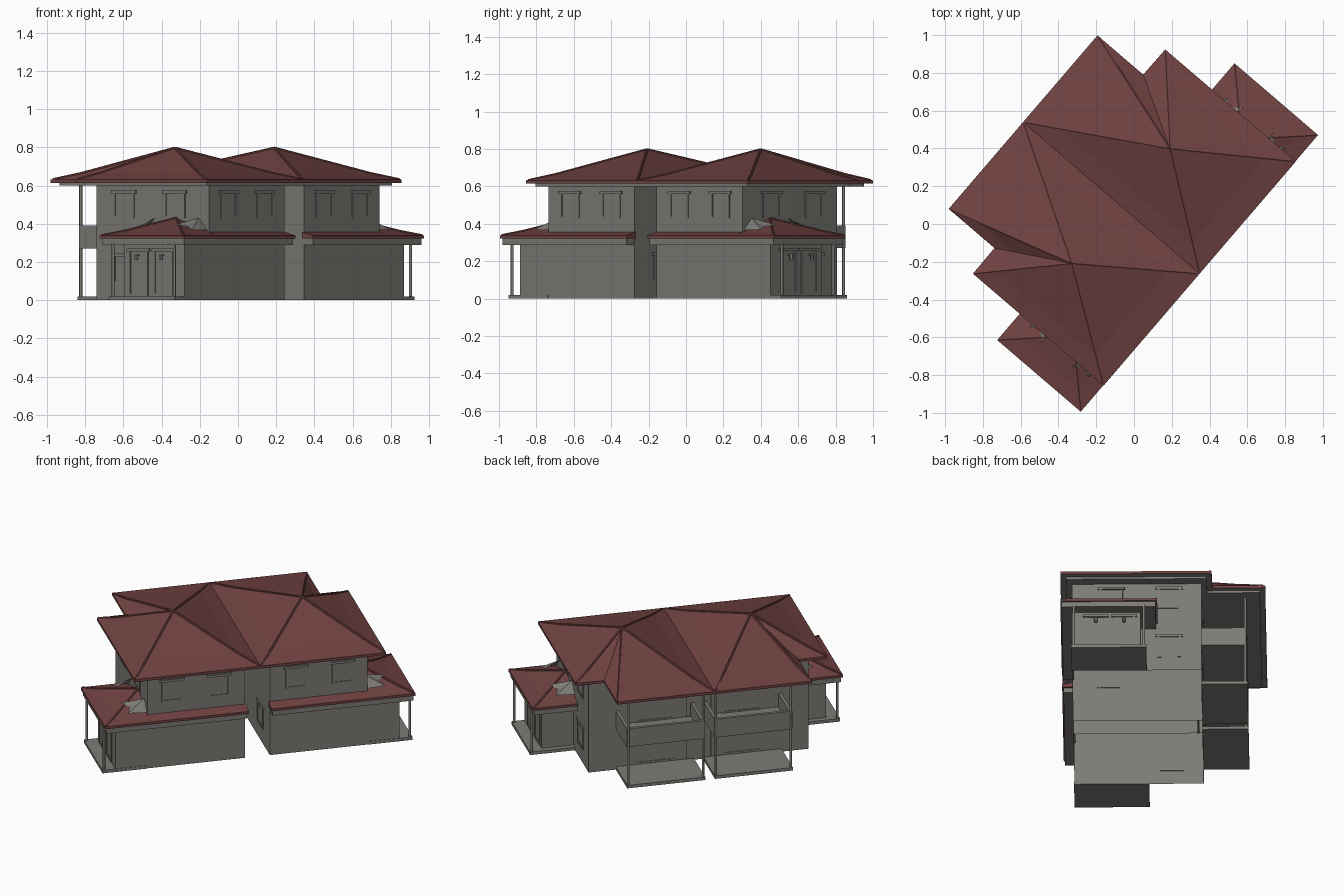
import bpy, bmesh, math
from mathutils import Vector, Matrix

if "Cube" in bpy.data.objects:
    bpy.data.objects.remove(bpy.data.objects["Cube"])

# Twin house: p = distance from the party line, v = depth, mirrored by side s
C, UX, UY = 0.027, 0.651, 0.759
SIDES = (1, -1)


def W(p, v, z, s):
    u = C + s * p
    return Vector((u * UX - v * UY, u * UY + v * UX, z))


def mat(name, col):
    m = bpy.data.materials.new(name)
    m.diffuse_color = (*col, 1)
    m.use_nodes = True
    m.node_tree.nodes["Principled BSDF"].inputs["Base Color"].default_value = m.diffuse_color
    return m


GREY = mat("grey plaster", (0.205, 0.2, 0.182))
RED = mat("red roof tile", (0.165, 0.055, 0.054))


def finish(name, bm, *mats):
    bmesh.ops.recalc_face_normals(bm, faces=bm.faces[:])
    me = bpy.data.meshes.new(name)
    bm.to_mesh(me)
    bm.free()
    for m in mats:
        me.materials.append(m)
    ob = bpy.data.objects.new(name, me)
    bpy.context.collection.objects.link(ob)
    return ob


def boxes(name, items, m=GREY, closed=True):
    """Boxes (p0, p1, v0, v1, z0, z1), built on both sides."""
    bm = bmesh.new()
    for s in SIDES:
        for p0, p1, v0, v1, z0, z1 in items:
            lo = [bm.verts.new(W(p, v, z0, s)) for p, v in ((p0, v0), (p1, v0), (p1, v1), (p0, v1))]
            hi = [bm.verts.new(W(p, v, z1, s)) for p, v in ((p0, v0), (p1, v0), (p1, v1), (p0, v1))]
            if closed:
                bm.faces.new(lo)
                bm.faces.new(hi)
            for i in range(4):
                j = (i + 1) % 4
                bm.faces.new((lo[i], lo[j], hi[j], hi[i]))
    return finish(name, bm, m)


def rod(bm, a, b, r, n=8):
    d = b - a
    mx = Matrix.Translation((a + b) / 2) @ d.to_track_quat('Z', 'Y').to_matrix().to_4x4()
    bmesh.ops.create_cone(bm, cap_ends=True, segments=n, radius1=r, radius2=r, depth=d.length, matrix=mx)


def mid(q, z, apex, t, f):
    return (q[0] + (apex[0] - q[0]) * t, q[1] + (apex[1] - q[1]) * t, z + (apex[2] - z) * f)


def hip_roof(name, outline, zb, ze, apex, t, f, caps):
    """Slightly flared hip roof over an outline, grey below, with round hip caps."""
    bm = bmesh.new()
    cap = bmesh.new()
    n = len(outline)
    for s in SIDES:
        rings = [[bm.verts.new(W(*q, z, s)) for q in outline] for z in (zb, ze)]
        rings.append([bm.verts.new(W(*mid(q, ze, apex, t, f), s)) for q in outline])
        top = bm.verts.new(W(*apex, s))
        bm.faces.new(rings[0]).material_index = 1
        for i in range(n):
            j = (i + 1) % n
            for a, b in zip(rings, rings[1:]):
                bm.faces.new((a[i], a[j], b[j], b[i]))
            bm.faces.new((rings[2][i], rings[2][j], top))
        for i in caps:
            a, b = W(*mid(outline[i], ze, apex, 0.02, 0.0), s), W(*mid(outline[i], ze, apex, t, f), s)
            rod(cap, a, b, 0.007, 6)
            rod(cap, b, W(*apex, s), 0.007, 6)
    finish(name, bm, RED, GREY)
    finish(name + "_hip_caps", cap, RED)


def posts(name, pts, z0, z1, r):
    bm = bmesh.new()
    for s in SIDES:
        for p, v in pts:
            rod(bm, W(p, v, z0, s), W(p, v, z1, s), r)
    ob = finish(name, bm, GREY)
    for poly in ob.data.polygons:
        poly.use_smooth = len(poly.vertices) == 4


def window(along, centre, w, z0, z1, wall, out):
    """Raised frame and lintel; along 'p' (wall is v) or 'v' (wall is p)."""
    a, b, t, d = centre - w / 2, centre + w / 2, 0.01, 0.005 * out
    parts = [(a, a + t, z0, z1, d), (b - t, b, z0, z1, d), (a, b, z0, z0 + t, d),
             (a - 0.012, b + 0.012, z1 - t, z1 + 0.006, d * 1.7)]
    res = []
    for l0, l1, y0, y1, dd in parts:
        w0, w1 = sorted((wall - 0.002 * out, wall + dd))
        res.append((l0, l1, w0, w1, y0, y1) if along == 'p' else (w0, w1, l0, l1, y0, y1))
    return res


END, FRONT, BACK = 0.684, -0.365, 0.413

# House bodies: open shells with a narrow gap between the two units
boxes("house_walls", [(0.077, END, FRONT, BACK, 0, 0.61)], closed=False)
boxes("party_wall", [(0, 0.08, BACK - 0.03, BACK - 0.02, 0, 0.61)])
boxes("porch_room", [(END, 0.883, FRONT, 0.05, 0, 0.3)])
boxes("porch_floor", [(END, 0.963, FRONT - 0.003, 0.085, 0, 0.02)])
posts("porch_post", [(0.95, -0.352), (0.95, 0.07)], 0.02, 0.3, 0.008)

# Lower roof: grey eave boxes, half pyramid over the porch, strip on the front
boxes("lower_eave", [(0.08, END, -0.425, FRONT + 0.005, 0.288, 0.326),
                     (END, 0.955, -0.425, 0.14, 0.288, 0.326)])
low = [(END, -0.433), (0.965, -0.433), (0.965, 0.15), (END, 0.15)]
hip_roof("porch_roof", low, 0.322, 0.338, (END, -0.14, 0.43), 0.3, 0.24, (1, 2))
bm = bmesh.new()
for s in SIDES:
    ends = []
    for p in (0.07, END):
        ends.append([bm.verts.new(W(p, v, z, s)) for v, z in
                     ((-0.433, 0.322), (-0.433, 0.338), (FRONT + 0.005, 0.358), (FRONT + 0.005, 0.322))])
    for e in ends:
        bm.faces.new(e)
    for i in range(4):
        j = (i + 1) % 4
        bm.faces.new((ends[0][i], ends[0][j], ends[1][j], ends[1][i]))
finish("front_roof_strip", bm, RED)

# Grey notched flashings that show on the porch roof hips
bm = bmesh.new()
for s in SIDES:
    for k in (-1, 1):
        apex, tip, notch, foot, wall = [bm.verts.new(W(p, k * v - 0.14, z, s)) for p, v, z in (
            (END, 0.15, 0.43), (0.82, 0.10, 0.394), (0.775, 0.155, 0.386),
            (0.80, 0.205, 0.369), (END, 0.215, 0.366))]
        bm.faces.new((apex, tip, notch))
        bm.faces.new((apex, notch, foot))
        bm.faces.new((apex, foot, wall))
finish("porch_roof_flashings", bm, GREY)

# Upper roof: grey soffit and two flared pyramids with the balcony extension
boxes("upper_soffit", [(0, 0.745, -0.4, 0.445, 0.6, 0.622), (0, 0.572, 0.445, 0.765, 0.6, 0.622)])
up = [(0, -0.435), (0.782, -0.435), (0.782, 0.476), (0.605, 0.478), (0.605, 0.797), (0, 0.797)]
hip_roof("upper_roof", up, 0.615, 0.632, (0.4, 0.115, 0.797), 0.25, 0.2, (0, 1, 2, 4, 5))

# Back terraces and balconies
boxes("terrace_floor", [(0.03, 0.515, BACK, 0.69, 0, 0.02)])
boxes("balcony_floor", [(0.03, 0.515, BACK, 0.68, 0.27, 0.3)])
boxes("balcony_parapet", [(0.03, 0.515, 0.66, 0.68, 0.27, 0.39),
                          (0.03, 0.05, BACK, 0.67, 0.27, 0.39),
                          (0.495, 0.515, BACK, 0.67, 0.27, 0.39)])
posts("balcony_post", [(0.505, 0.675), (0.04, 0.675)], 0.0, 0.61, 0.008)

# Windows
items = []
for p in (0.24, 0.53):
    items += window('p', p, 0.13, 0.43, 0.57, FRONT, -1)
for v in (0.22, -0.13):
    items += window('v', v, 0.14, 0.43, 0.57, END, 1)
items += window('v', 0.22, 0.14, 0.09, 0.24, END, 1)
items += window('v', -0.14, 0.14, 0.1, 0.24, 0.077, -1)
boxes("window_frames", items)

# Porch doors and balcony doors
items = []
for v in (-0.22, -0.05):
    items += window('v', v, 0.13, 0.025, 0.265, 0.883, 1)
for z0, z1 in ((0.025, 0.23), (0.3, 0.53)):
    items += window('p', 0.27, 0.24, z0, z1, BACK, 1)
boxes("door_frames", items)

# Wall lanterns on the porch doors
bm = bmesh.new()
for s in SIDES:
    for v in (-0.22, -0.05):
        rod(bm, W(0.88, v, 0.235, s), W(0.905, v, 0.235, s), 0.004, 6)
        rod(bm, W(0.905, v, 0.21, s), W(0.905, v, 0.24, s), 0.01, 6)
finish("porch_lanterns", bm, GREY)
